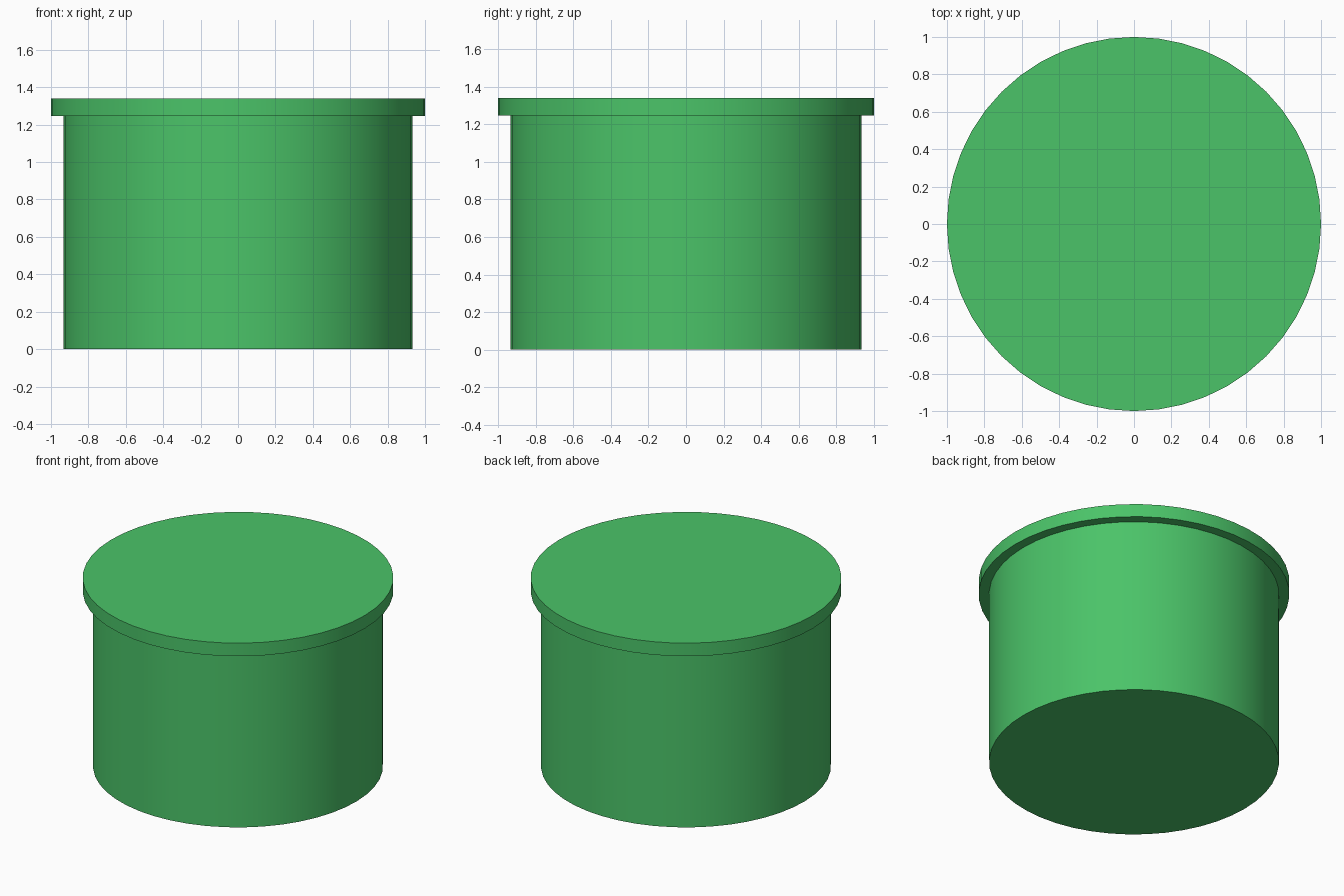
import bpy
import math

if "Cube" in bpy.data.objects:
    bpy.data.objects.remove(bpy.data.objects["Cube"])

green = bpy.data.materials.new("green")
green.diffuse_color = (0.07, 0.55, 0.14, 1.0)
green.use_nodes = True
green.node_tree.nodes["Principled BSDF"].inputs["Base Color"].default_value = green.diffuse_color


def drum(name, radius, bottom, top):
    """Upright 48-sided cylinder, smooth around the side with crisp rims."""
    bpy.ops.mesh.primitive_cylinder_add(
        vertices=48, radius=radius, depth=top - bottom,
        location=(0, 0, (bottom + top) / 2))
    obj = bpy.context.object
    obj.name = name
    obj.data.materials.append(green)
    bpy.ops.object.shade_smooth_by_angle(angle=math.radians(30))
    return obj


# Tub body
drum("tub_body", 0.933, 0.0, 1.247)

# Overhanging lid
drum("lid", 1.0, 1.247, 1.34)
